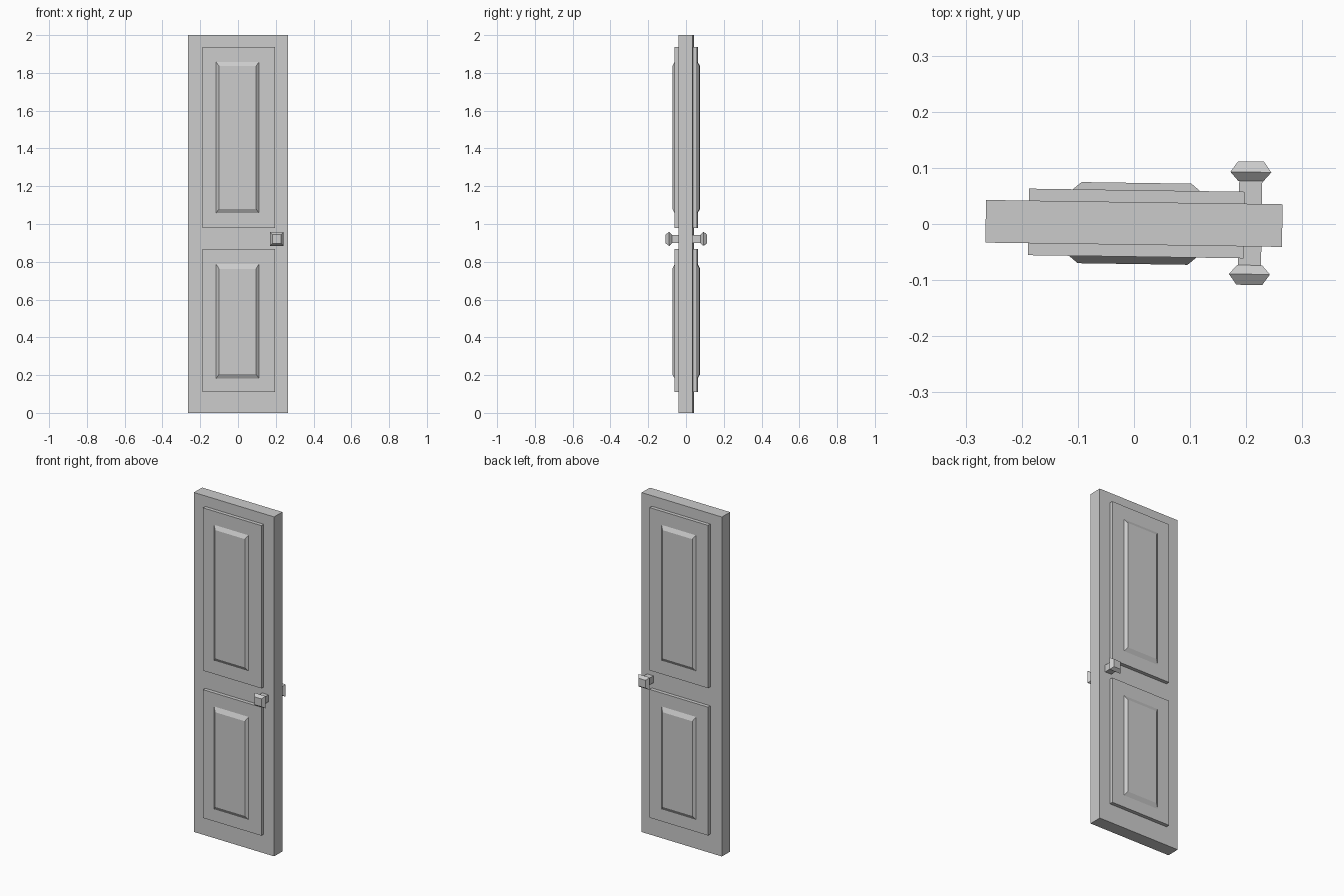
import bpy
from mathutils import Matrix

if "Cube" in bpy.data.objects:
    bpy.data.objects.remove(bpy.data.objects["Cube"])

# The whole door is turned very slightly about the vertical axis
TURN = Matrix.Translation((0, 0.001, 0)) @ Matrix.Rotation(-0.0145, 4, 'Z')


def loft(name, rings):
    """Closed solid through rectangular rings: (y, x0, x1, z0, z1)."""
    verts, faces = [], []
    for y, x0, x1, z0, z1 in rings:
        verts += [TURN @ Matrix.Translation((x, y, z)).to_translation()
                  for x, z in ((x0, z0), (x1, z0), (x1, z1), (x0, z1))]
    for r in range(len(rings) - 1):
        a = 4 * r
        faces += [(a + i, a + (i + 1) % 4, a + 4 + (i + 1) % 4, a + 4 + i)
                  for i in range(4)]
    n = len(verts)
    faces += [(3, 2, 1, 0), (n - 4, n - 3, n - 2, n - 1)]
    mesh = bpy.data.meshes.new(name)
    mesh.from_pydata(verts, [], faces)
    if rings[-1][0] > rings[0][0]:      # keep normals outward
        mesh.flip_normals()
    mesh.update()
    obj = bpy.data.objects.new(name, mesh)
    bpy.context.collection.objects.link(obj)
    return obj


# Door slab
slab = (-0.2643, 0.2643, 0.0, 2.0)
loft("door_slab", [(0.038, *slab), (-0.038, *slab)])

# Panel blocks running through the slab, with a bevelled field on each face
panels = {
    "upper": ((0.979, 1.938), (1.058, 1.858), (1.080, 1.836)),
    "lower": ((0.111, 0.867), (0.182, 0.788), (0.205, 0.763)),
}
for label, (block, base, top) in panels.items():
    loft(label + "_panel", [(s, -0.188, 0.196, *block) for s in (0.0593, -0.0593)])
    for side, s, cx in (("front", -1, -0.0015), ("back", 1, 0.0035)):
        loft(f"{label}_{side}_field", [
            (s * 0.055, cx - 0.1135, cx + 0.1135, *base),
            (s * 0.0593, cx - 0.1135, cx + 0.1135, *base),
            (s * 0.0723, cx - 0.098, cx + 0.098, *top)])

# Square knobs on both faces: stem, flared head, tapered end
KX, KZ = 0.207, 0.921
for side, s in (("front", -1), ("back", 1)):
    profile = [(0.030, 0.0205), (0.075, 0.0205), (0.075, 0.0225),
               (0.091, 0.0365), (0.110, 0.0230)]
    loft(side + "_knob", [(s * d + 0.0035, KX - h, KX + h, KZ - h, KZ + h)
                          for d, h in profile])
